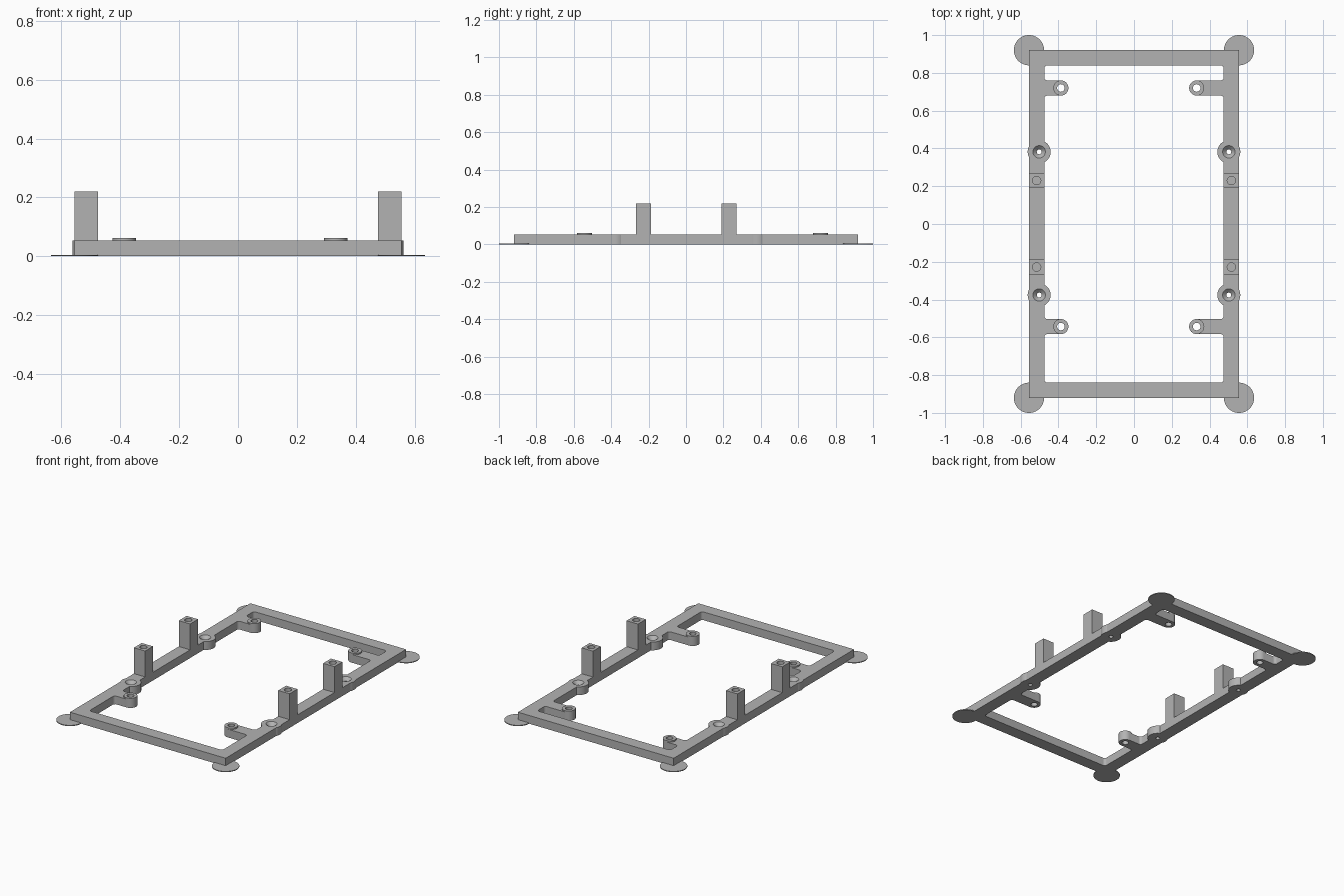
import bpy, bmesh, math
from math import pi, sin, cos

if "Cube" in bpy.data.objects:
    bpy.data.objects.remove(bpy.data.objects["Cube"])

grey = bpy.data.materials.new("plain grey")
grey.diffuse_color = (0.45, 0.45, 0.45, 1)
grey.use_nodes = True
grey.node_tree.nodes["Principled BSDF"].inputs["Base Color"].default_value = grey.diffuse_color

X, Y, W, H = 0.556, 0.92, 0.081, 0.053      # half width, half length, rail width, height
XI, YI = X - W, Y - W                       # inner edges of the rails


def finish(name, bm):
    bmesh.ops.recalc_face_normals(bm, faces=bm.faces)
    me = bpy.data.meshes.new(name)
    bm.to_mesh(me)
    bm.free()
    me.materials.append(grey)
    ob = bpy.data.objects.new(name, me)
    bpy.context.collection.objects.link(ob)
    return ob


def prism(name, pts, z0, z1):
    bm = bmesh.new()
    lo = [bm.verts.new((x, y, z0)) for x, y in pts]
    hi = [bm.verts.new((x, y, z1)) for x, y in pts]
    bm.faces.new(lo)
    bm.faces.new(hi)
    n = len(pts)
    for i in range(n):
        j = (i + 1) % n
        bm.faces.new((lo[i], lo[j], hi[j], hi[i]))
    return finish(name, bm)


def box(name, x0, x1, y0, y1, z0, z1):
    return prism(name, [(x0, y0), (x1, y0), (x1, y1), (x0, y1)], z0, z1)


def cone(name, x, y, r0, r1, z0, z1, n=40):
    bm = bmesh.new()
    bmesh.ops.create_cone(bm, cap_ends=True, segments=n, radius1=r0, radius2=r1, depth=z1 - z0)
    bmesh.ops.translate(bm, verts=bm.verts, vec=(x, y, (z0 + z1) / 2))
    return finish(name, bm)


def fillet(x, y, sx, sy, r=0.016):
    """Concave corner filler at (x, y) opening towards (sx, sy)."""
    e = 0.004
    pts = [(x - sx * e, y - sy * e), (x + sx * r, y - sy * e)]
    for i in range(7):
        a = pi / 2 * i / 6
        pts.append((x + sx * r * (1 - sin(a)), y + sy * r * (1 - cos(a))))
    pts.append((x - sx * e, y + sy * r))
    return prism("fillet", pts, 0, H)


def combine(ob, tool, op):
    m = ob.modifiers.new("cut", 'BOOLEAN')
    m.operation, m.object, m.solver = op, tool, 'EXACT'
    bpy.context.view_layer.update()
    me = bpy.data.meshes.new_from_object(ob.evaluated_get(bpy.context.evaluated_depsgraph_get()))
    ob.modifiers.clear()
    ob.data = me
    bpy.data.objects.remove(tool)


def shade(ob):
    bpy.ops.object.select_all(action='DESELECT')
    ob.select_set(True)
    bpy.context.view_layer.objects.active = ob
    bpy.ops.object.shade_smooth_by_angle(angle=math.radians(30))


# Rectangular frame
frame = box("frame", -X, X, -Y, Y, 0, H)
combine(frame, box("opening", -XI, XI, -YI, YI, -0.1, 0.2), 'DIFFERENCE')

ARM_R, ARM_HOLE = 0.04, 0.02
arm_spots = [(s, cx, y) for s, cx in ((-1, -0.387), (1, 0.332)) for y in (0.72, -0.543)]
boss_spots = [(s * 0.502, y) for s in (-1, 1) for y in (0.382, -0.376)]

# Rounded mounting arms and fillets
for s, cx, y in arm_spots:
    pts = [(s * (XI + 0.02), y - ARM_R), (s * (XI + 0.02), y + ARM_R)]
    for i in range(21):
        a = pi / 2 + pi * i / 20
        pts.append((cx + s * ARM_R * cos(a), y + ARM_R * sin(a)))
    combine(frame, prism("arm", pts, 0, H), 'UNION')
    for d in (-1, 1):
        combine(frame, fillet(s * XI, y + d * ARM_R, -s, d), 'UNION')
for s in (-1, 1):
    for d in (-1, 1):
        combine(frame, fillet(s * XI, d * YI, -s, -d), 'UNION')

# Round screw bosses in the side rails, with countersunk holes
for x, y in boss_spots:
    combine(frame, cone("boss", x, y, 0.061, 0.061, 0, H), 'UNION')
for x, y in boss_spots:
    combine(frame, cone("hole", x, y, 0.013, 0.013, -0.1, 0.2, 24), 'DIFFERENCE')
    combine(frame, cone("sink", x, y, 0.012, 0.034, H - 0.021, H + 0.001), 'DIFFERENCE')

# Arm holes and raised rings on the arm ends
for s, cx, y in arm_spots:
    combine(frame, cone("hole", cx, y, ARM_HOLE, ARM_HOLE, -0.1, 0.2, 32), 'DIFFERENCE')
    ring = cone("arm_ring", cx, y, ARM_R, ARM_R, H, 0.062)
    combine(ring, cone("hole", cx, y, ARM_HOLE, ARM_HOLE, -0.1, 0.2, 32), 'DIFFERENCE')
    shade(ring)
shade(frame)

# Square posts with a blind screw hole in the top
for s in (-1, 1):
    for y in (0.23, -0.228):
        x0, x1 = sorted((s * XI, s * X))
        post = box("post", x0, x1, y - 0.04, y + 0.04, H, 0.22)
        combine(post, cone("hole", s * (XI + X) / 2, y, 0.022, 0.022, 0.12, 0.3, 32), 'DIFFERENCE')
        shade(post)

# Thin round pads under the corners
for s in (-1, 1):
    for d in (-1, 1):
        shade(cone("corner_pad", s * X, d * Y, 0.08, 0.08, 0, 0.005, 48))
